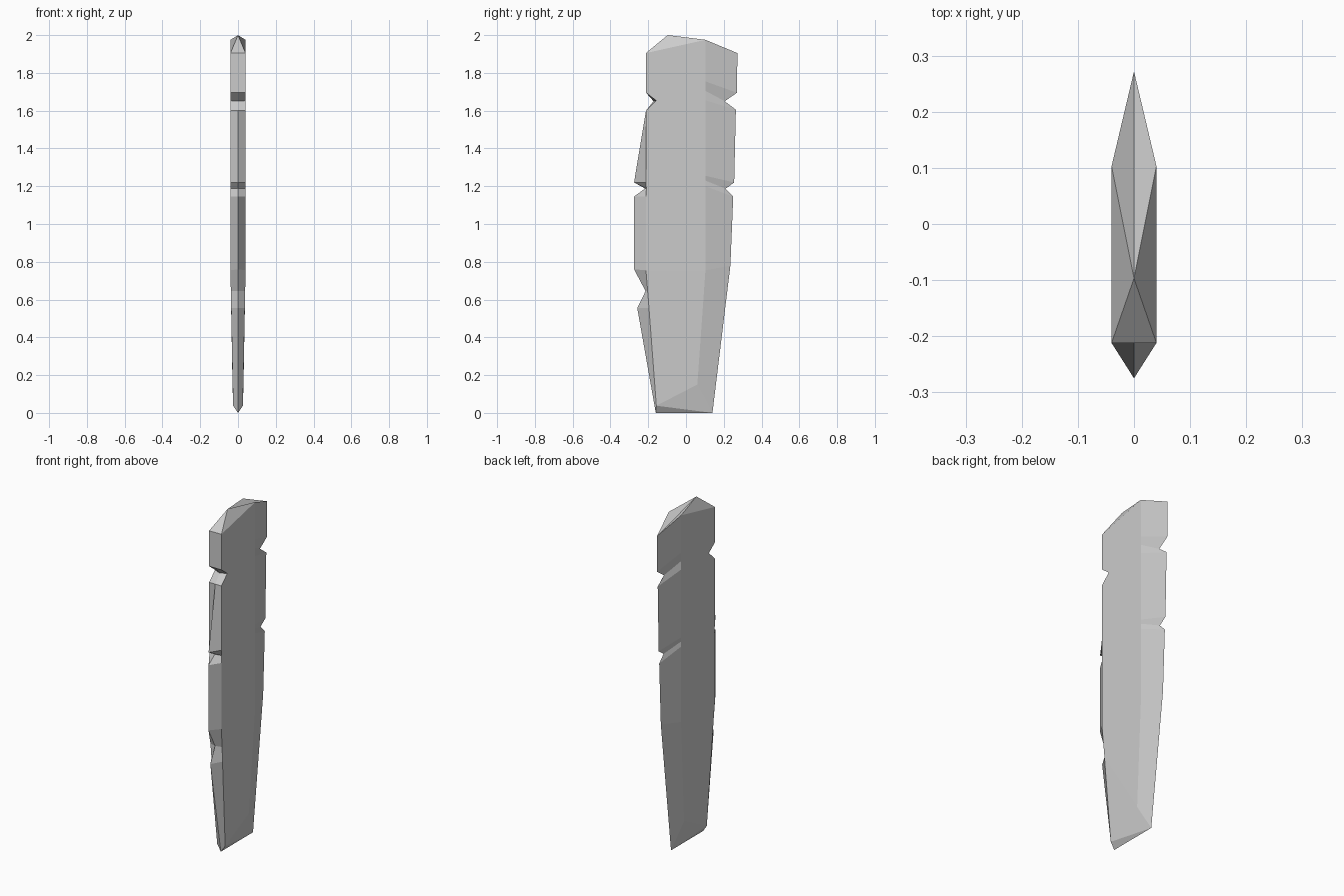
import bpy, bmesh

if "Cube" in bpy.data.objects:
    bpy.data.objects.remove(bpy.data.objects["Cube"])

# Half of the blade; each row pairs a centre-edge point with its shoulder point:
# (centre y, centre z, shoulder x, shoulder y, shoulder z)
FRONT = [
    (-0.212, 1.905, 0.04, -0.212, 1.905),
    (-0.212, 1.695, 0.04, -0.212, 1.695),
    (-0.172, 1.65, 0.04, -0.157, 1.653),
    (-0.212, 1.60, 0.04, -0.212, 1.60),
    (-0.275, 1.22, 0.04, -0.212, 1.22),
    (-0.217, 1.188, 0.04, -0.21, 1.188),
    (-0.275, 1.145, 0.04, -0.212, 1.145),
    (-0.275, 0.76, 0.04, -0.212, 0.755),
    (-0.214, 0.645, 0.038, -0.203, 0.645),
    (-0.258, 0.555, 0.036, -0.196, 0.555),
    (-0.16, 0.0, 0.026, -0.157, 0.038),
]
BACK = [
    (0.272, 1.905, 0.04, 0.103, 1.975),
    (0.27, 1.695, 0.04, 0.103, 1.755),
    (0.205, 1.65, 0.04, 0.103, 1.705),
    (0.264, 1.605, 0.04, 0.103, 1.655),
    (0.255, 1.22, 0.04, 0.103, 1.255),
    (0.21, 1.187, 0.04, 0.103, 1.23),
    (0.25, 1.145, 0.04, 0.103, 1.20),
    (0.235, 0.78, 0.04, 0.103, 0.755),
    (0.14, 0.0, 0.029, 0.06, 0.15),
]

bm = bmesh.new()


def bevel_strip(rows):
    """Bevel faces between the centre edge and the shoulder line."""
    centre = [bm.verts.new((0, r[0], r[1])) for r in rows]
    shoulder = [bm.verts.new(r[2:]) for r in rows]
    for i in range(len(rows) - 1):
        bm.faces.new((centre[i], shoulder[i], shoulder[i + 1], centre[i + 1]))
    return centre, shoulder


fc, fs = bevel_strip(FRONT)
bc, bs = bevel_strip(BACK)

# Flat side, split where the taper starts
bm.faces.new(fs[:8] + bs[7::-1])
bm.faces.new(fs[7:] + [bs[8], bs[7]])

# Faceted tip
tip = bm.verts.new((0, -0.097, 2.0))
bm.faces.new((fc[0], fs[0], tip))
bm.faces.new((fs[0], bs[0], tip))
bm.faces.new((bs[0], bc[0], tip))

# Faceted foot
bm.faces.new((fs[-1], bs[-1], bc[-1]))
bm.faces.new((fs[-1], bc[-1], fc[-1]))

# Mirror the half across the centre plane and weld it
geom = bm.verts[:] + bm.edges[:] + bm.faces[:]
copy = bmesh.ops.duplicate(bm, geom=geom)["geom"]
for v in (e for e in copy if isinstance(e, bmesh.types.BMVert)):
    v.co.x = -v.co.x
bmesh.ops.remove_doubles(bm, verts=bm.verts[:], dist=0.0005)
bmesh.ops.triangulate(bm, faces=[f for f in bm.faces if len(f.verts) > 4])
bmesh.ops.recalc_face_normals(bm, faces=bm.faces[:])

mesh = bpy.data.meshes.new("notched_blade")
bm.to_mesh(mesh)
bm.free()
blade = bpy.data.objects.new("notched_blade", mesh)
bpy.context.collection.objects.link(blade)
